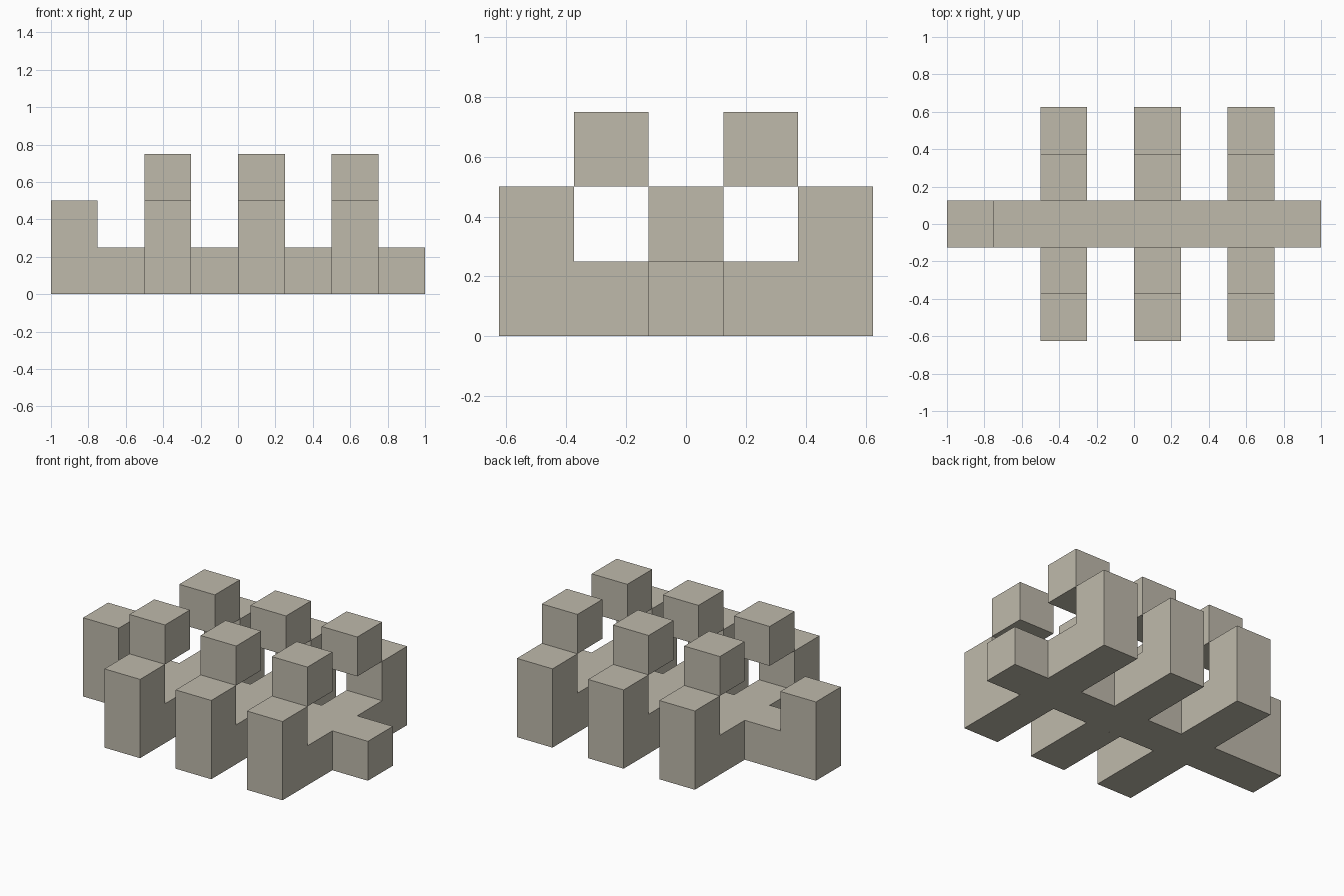
import bpy
import bmesh

cube = bpy.data.objects.get("Cube")
if cube:
    bpy.data.objects.remove(cube, do_unlink=True)

U = 0.25  # side of one block

stone = bpy.data.materials.new("warm_grey_stone")
stone.use_nodes = True
colour = (0.52, 0.49, 0.41, 1)
stone.diffuse_color = colour
stone.node_tree.nodes["Principled BSDF"].inputs["Base Color"].default_value = colour


def extrude_profile(name, points, direction):
    """Extrude a flat outline along a direction into a closed solid."""
    bm = bmesh.new()
    face = bm.faces.new([bm.verts.new(p) for p in points])
    result = bmesh.ops.extrude_face_region(bm, geom=[face], use_keep_orig=True)
    verts = [v for v in result["geom"] if isinstance(v, bmesh.types.BMVert)]
    bmesh.ops.translate(bm, verts=verts, vec=direction)
    bmesh.ops.recalc_face_normals(bm, faces=bm.faces)
    mesh = bpy.data.meshes.new(name)
    bm.to_mesh(mesh)
    bm.free()
    mesh.materials.append(stone)
    obj = bpy.data.objects.new(name, mesh)
    bpy.context.collection.objects.link(obj)
    return obj


# Central spine with a raised block at one end
spine = [(-4, 0), (4, 0), (4, 1), (-3, 1), (-3, 2), (-4, 2)]
extrude_profile("spine", [(x * U, -U / 2, z * U) for x, z in spine], (0, U, 0))

# Three pairs of L-shaped arms, each with a block stepped inward above its tip
arm = [(0.5, 0), (2.5, 0), (2.5, 2), (1.5, 2), (1.5, 1), (0.5, 1)]
block = [(0.5, 2), (1.5, 2), (1.5, 3), (0.5, 3)]
for pair, x in enumerate((-2, 0, 2), start=1):
    for side, sign in (("front", -1), ("back", 1)):
        for part, outline in (("arm", arm), ("upper_block", block)):
            points = [(x * U, sign * y * U, z * U) for y, z in outline]
            extrude_profile(f"{side}_{part}_{pair}", points, (U, 0, 0))
